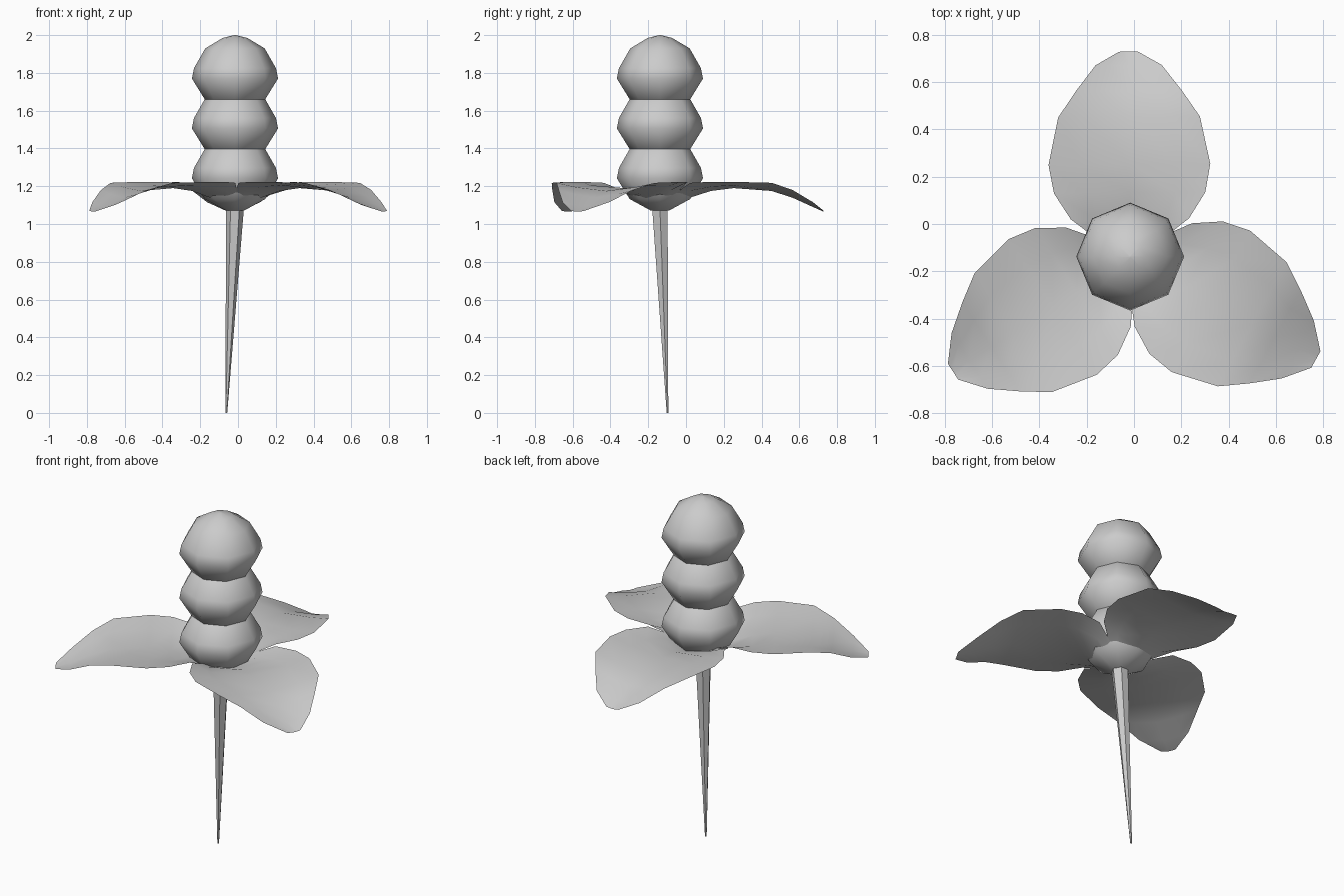
import bpy, bmesh
from math import sin, cos, radians, pi
from mathutils import Vector

if "Cube" in bpy.data.objects:
    bpy.data.objects.remove(bpy.data.objects["Cube"])

AXIS = Vector((-0.016, -0.138, 0))


def add_mesh(name, verts, faces, smooth):
    me = bpy.data.meshes.new(name)
    me.from_pydata(verts, [], faces)
    bm = bmesh.new()
    bm.from_mesh(me)
    bmesh.ops.recalc_face_normals(bm, faces=bm.faces)
    bm.to_mesh(me)
    bm.free()
    for p in me.polygons:
        p.use_smooth = smooth
    ob = bpy.data.objects.new(name, me)
    bpy.context.collection.objects.link(ob)
    return ob


def lathe(name, rings, sides, smooth):
    """Stack of (centre, radius) rings, closed by caps."""
    verts, faces = [], []
    for c, r in rings:
        for k in range(sides):
            a = 2 * pi * k / sides
            verts.append((c.x + r * cos(a), c.y + r * sin(a), c.z))
    for i in range(len(rings) - 1):
        for k in range(sides):
            n = (k + 1) % sides
            faces.append((i * sides + k, i * sides + n,
                          (i + 1) * sides + n, (i + 1) * sides + k))
    faces.append(tuple(range(sides))[::-1])
    faces.append(tuple(range((len(rings) - 1) * sides, len(rings) * sides)))
    return add_mesh(name, verts, faces, smooth)


# Three stacked eight-sided berries, flatter underneath
BERRY = [(-0.17, 0.05), (-0.11, 0.16), (0, 0.228), (0.055, 0.217),
         (0.16, 0.157), (0.215, 0.065), (0.23, 0.004)]
for n, z in enumerate((1.242, 1.506, 1.77)):
    lathe(f"berry_{n + 1}", [(AXIS + Vector((0, 0, z + dz)), r) for dz, r in BERRY], 8, True)

# Leaning tapered stem
lathe("stem", [(Vector((-0.062, -0.098, 0)), 0.005),
               (AXIS + Vector((0, 0, 1.08)), 0.047)], 6, False)

# Cupped leaf: distance, half width, midrib height, edge height
LEAF = [(0.00, 0.02, 1.07, 1.075), (0.06, 0.12, 1.10, 1.15),
        (0.16, 0.25, 1.14, 1.218), (0.27, 0.32, 1.175, 1.223),
        (0.39, 0.342, 1.19, 1.223), (0.59, 0.30, 1.175, 1.218),
        (0.70, 0.225, 1.14, 1.18), (0.81, 0.14, 1.09, 1.115),
        (0.88, 0.04, 1.065, 1.07)]
COLS = (-1, -0.6, 0, 0.6, 1)


def leaf(name, angle, tip_scale):
    a = radians(angle)
    u, v = Vector((cos(a), sin(a), 0)), Vector((-sin(a), cos(a), 0))
    verts, faces = [], []
    for d, w, zm, ze in LEAF:
        for t in COLS:
            length = d * (tip_scale if d > 0.85 else 1)
            p = AXIS + u * length + v * (w * t)
            p.z = zm + (ze - zm) * abs(t) ** 1.5
            verts.append(p)
    m = len(COLS)
    for i in range(len(LEAF) - 1):
        for k in range(m - 1):
            b = i * m + k
            faces.append((b, b + 1, b + m + 1, b + m))
    ob = add_mesh(name, verts, faces, True)
    # keep the upper side as the outer side
    if ob.data.polygons[0].normal.z < 0:
        ob.data.flip_normals()
    return ob


leaf("back_leaf", 90.5, 0.985)
leaf("right_leaf", -29, 1.02)
leaf("left_leaf", 213, 1.015)
